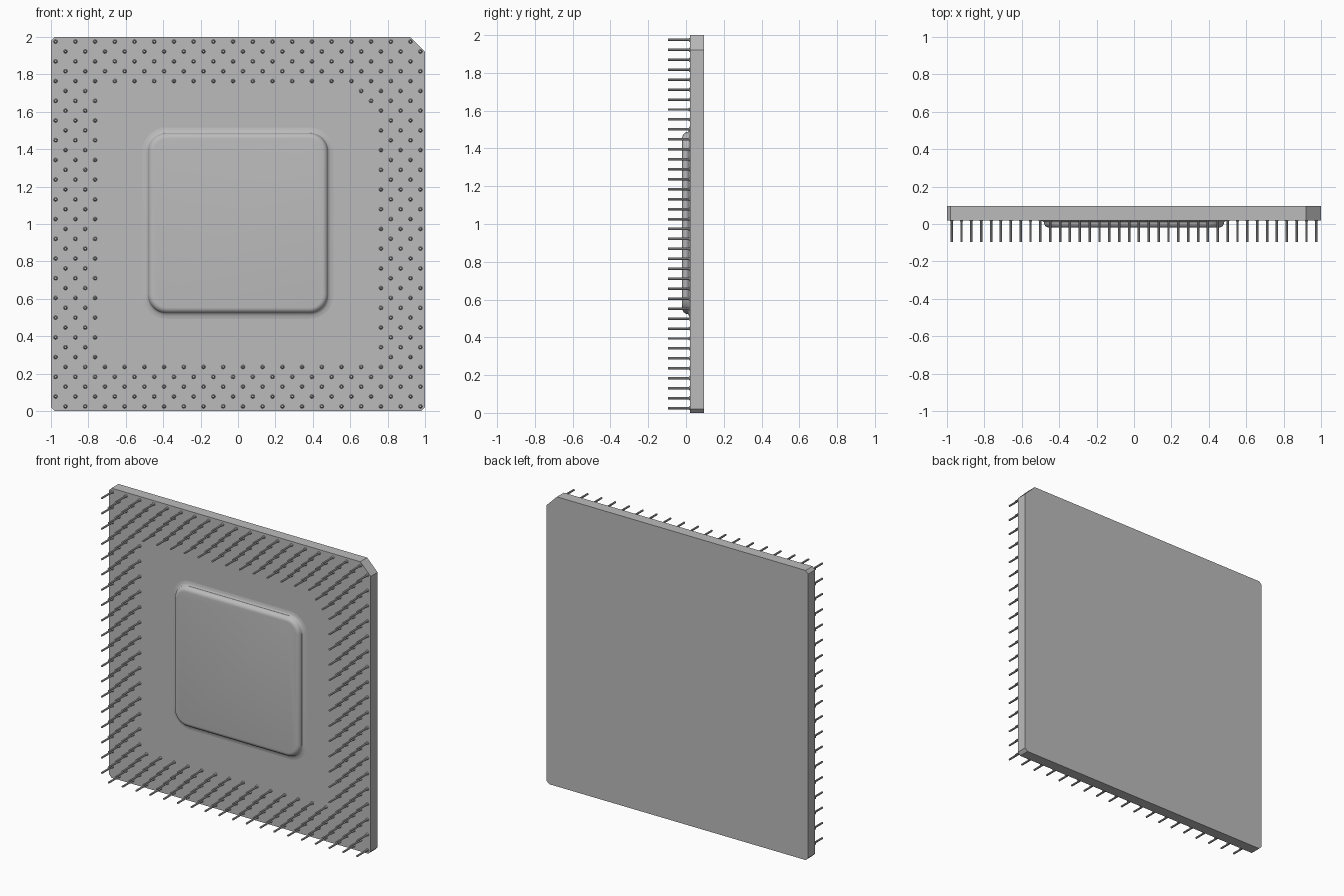
import bpy, bmesh, math

cube = bpy.data.objects.get("Cube")
if cube:
    bpy.data.objects.remove(cube)

grey = bpy.data.materials.new("plain grey")
grey.use_nodes = True
COLOUR = (0.5, 0.5, 0.5, 1)
grey.diffuse_color = COLOUR
grey.node_tree.nodes["Principled BSDF"].inputs["Base Color"].default_value = COLOUR

FACE_Y, BACK_Y, TIP_Y = 0.02, 0.095, -0.095


def finish(name, bm, smooth=False):
    bmesh.ops.recalc_face_normals(bm, faces=bm.faces)
    mesh = bpy.data.meshes.new(name)
    bm.to_mesh(mesh)
    bm.free()
    obj = bpy.data.objects.new(name, mesh)
    bpy.context.collection.objects.link(obj)
    mesh.materials.append(grey)
    if smooth:
        bpy.ops.object.select_all(action='DESELECT')
        bpy.context.view_layer.objects.active = obj
        obj.select_set(True)
        bpy.ops.object.shade_smooth_by_angle(angle=math.radians(35))
    return obj


def loft(bm, rings):
    """Skin a list of (outline, y) rings and cap both ends."""
    loops = [[bm.verts.new((x, y, z)) for x, z in outline] for outline, y in rings]
    n = len(loops[0])
    for a, b in zip(loops, loops[1:]):
        for i in range(n):
            j = (i + 1) % n
            bm.faces.new((a[i], a[j], b[j], b[i]))
    bm.faces.new(loops[0])
    bm.faces.new(loops[-1])


def circle(cx, cz, r, n=8):
    return [(cx + r * math.cos(math.tau * i / n), cz + r * math.sin(math.tau * i / n))
            for i in range(n)]


def rounded_square(half, radius, steps=8):
    pts = []
    for q, (sx, sz) in enumerate([(1, 1), (-1, 1), (-1, -1), (1, -1)]):
        for i in range(steps + 1):
            a = math.pi / 2 * (q + i / steps)
            pts.append((sx * (half - radius) + radius * math.cos(a),
                        1.005 + sz * (half - radius) + radius * math.sin(a)))
    return pts


# Board: square with small corner cuts and one large key corner
outline = []
for sx, sz, cut in [(1, 1, 0.08), (-1, 1, 0.02), (-1, -1, 0.02), (1, -1, 0.02)]:
    pair = [(sx, 1 + sz * (1 - cut)), (sx * (1 - cut), 1 + sz)]
    outline += pair if sx * sz > 0 else pair[::-1]
bm = bmesh.new()
loft(bm, [(outline, FACE_Y), (outline, BACK_Y)])
finish("board", bm)

# Lid: low flared skirt, upright wall and rounded top edge
bm = bmesh.new()
rings = [(rounded_square(0.512, 0.13), FACE_Y),
         (rounded_square(0.497, 0.115), FACE_Y - 0.002),
         (rounded_square(0.485, 0.105), FACE_Y - 0.007)]
ROUND = 0.03
for i in range(7):
    a = math.pi / 2 * i / 6
    inset = ROUND * (1 - math.cos(a))
    rings.append((rounded_square(0.482 - inset, 0.1 - inset),
                  0.01 - ROUND * math.sin(a)))
loft(bm, rings)
finish("lid", bm, smooth=True)

# Pins: staggered grid, five rows deep round the edge, plus two key pins
COUNT, DEPTH = 38, 5
STEP = 1.95 / (COUNT - 1)
KEY_PINS = {(31, 5), (32, 6)}
bm = bmesh.new()
for col in range(COUNT):
    for row in range(COUNT):
        edge = min(col, row, COUNT - 1 - col, COUNT - 1 - row)
        if (col + row) % 2 or (edge >= DEPTH and (col, row) not in KEY_PINS):
            continue
        x, z = -0.975 + col * STEP, 1.975 - row * STEP
        loft(bm, [(circle(x, z, 0.011), FACE_Y), (circle(x, z, 0.0065), FACE_Y - 0.006),
                  (circle(x, z, 0.0065), TIP_Y)])
finish("pins", bm, smooth=True)
